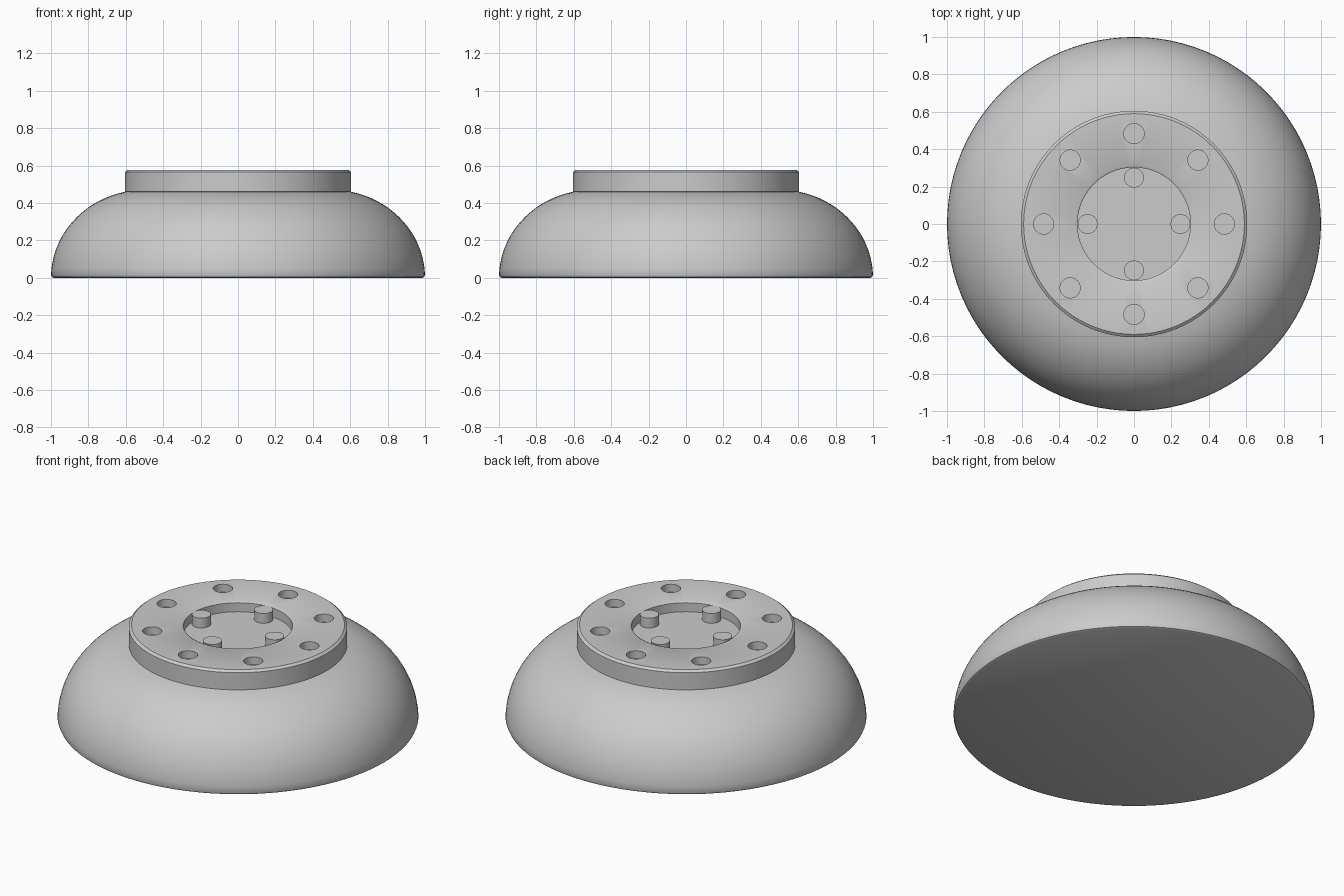
import bpy, bmesh
from math import sin, cos, pi, radians

if "Cube" in bpy.data.objects:
    bpy.data.objects.remove(bpy.data.objects["Cube"])

SEG = 96


def finish(obj, angle=30):
    bpy.ops.object.select_all(action='DESELECT')
    obj.select_set(True)
    bpy.context.view_layer.objects.active = obj
    bpy.ops.object.shade_smooth_by_angle(angle=radians(angle))


def lathe(name, profile):
    """Revolve an (r, z) profile, running bottom to top, capping open ends."""
    bm = bmesh.new()
    rings = [[bm.verts.new((r * cos(2 * pi * i / SEG), r * sin(2 * pi * i / SEG), z))
              for i in range(SEG)] for r, z in profile]
    for a, b in zip(rings, rings[1:]):
        for i in range(SEG):
            j = (i + 1) % SEG
            bm.faces.new((a[i], a[j], b[j], b[i]))
    bm.faces.new(rings[0][::-1])
    bm.faces.new(rings[-1])
    mesh = bpy.data.meshes.new(name)
    bm.to_mesh(mesh)
    bm.free()
    obj = bpy.data.objects.new(name, mesh)
    bpy.context.collection.objects.link(obj)
    return obj


def pin_circle(name, count, radius, pin_r, z0, z1):
    """Cylinders spaced evenly around a circle, as one object."""
    bm = bmesh.new()
    for k in range(count):
        a = 2 * pi * k / count
        new = bmesh.ops.create_cone(bm, cap_ends=True, segments=24, radius1=pin_r,
                                    radius2=pin_r, depth=z1 - z0)["verts"]
        bmesh.ops.translate(bm, verts=new,
                            vec=(radius * cos(a), radius * sin(a), (z0 + z1) / 2))
    mesh = bpy.data.meshes.new(name)
    bm.to_mesh(mesh)
    bm.free()
    obj = bpy.data.objects.new(name, mesh)
    bpy.context.collection.objects.link(obj)
    return obj


# Body: elliptical dome, then the collar and its central recess
dome = [(0.5 + 0.5 * cos(t), 0.47 * sin(t))
        for t in (radians(2 + 76 * i / 18) for i in range(19))]
profile = [(0.985, 0), (0.995, 0.005)] + dome
profile += [(0.605, 0.46), (0.605, 0.565), (0.59, 0.577), (0.315, 0.577),
            (0.302, 0.57), (0.302, 0.515)]
body = lathe("domed_body", profile)

# Eight shallow sockets in the collar
cutter = pin_circle("socket_cutter", 8, 0.483, 0.054, 0.53, 0.65)
cutter.hide_render = True
cutter.hide_set(True)
mod = body.modifiers.new("sockets", 'BOOLEAN')
mod.operation = 'DIFFERENCE'
mod.solver = 'EXACT'
mod.object = cutter
bpy.context.view_layer.objects.active = body
bpy.ops.object.modifier_apply(modifier=mod.name)
bpy.data.objects.remove(cutter)
finish(body)

# Four pins standing in the recess
pins = pin_circle("recess_pins", 4, 0.248, 0.053, 0.50, 0.575)
finish(pins)
